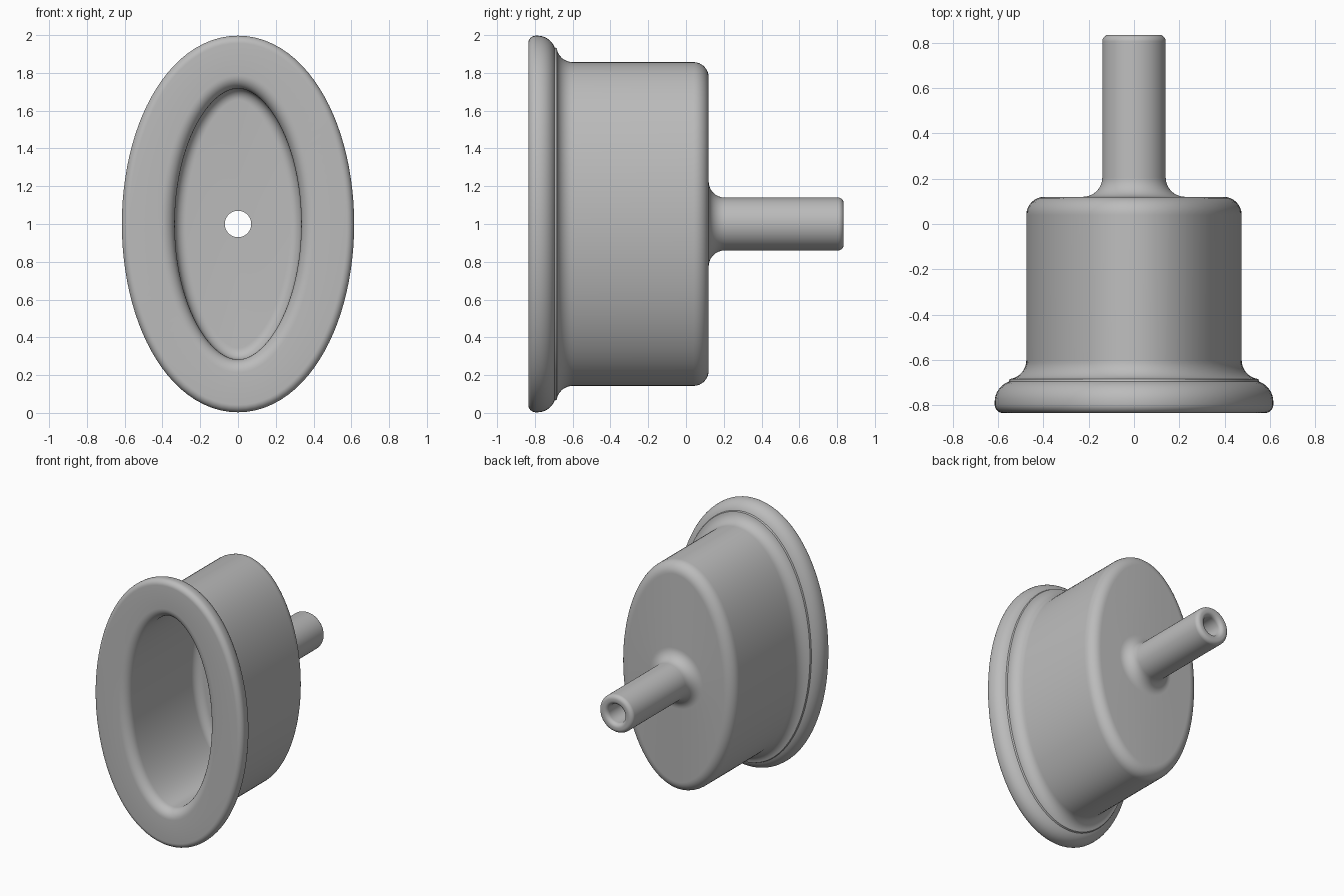
import bpy
import bmesh
from math import sin, cos, pi, radians, hypot

cube = bpy.data.objects.get("Cube")
if cube:
    bpy.data.objects.remove(cube)

SEGMENTS = 96
HALF_WIDTH, HALF_HEIGHT, CENTRE_Z = 0.475, 0.857, 1.0


def arc(cx, cy, r, start, end, steps=8):
    """Points of a fillet in the (outward, y) plane, angles in degrees."""
    angles = [radians(start + (end - start) * i / steps) for i in range(steps + 1)]
    return [(cx + r * cos(a), cy + r * sin(a)) for a in angles]


def oval_ring(offset, y):
    """Ellipse of the cup wall, pushed outward along its normal."""
    ring = []
    for i in range(SEGMENTS):
        t = 2 * pi * i / SEGMENTS
        nx, nz = cos(t) / HALF_WIDTH, sin(t) / HALF_HEIGHT
        n = hypot(nx, nz)
        ring.append((HALF_WIDTH * cos(t) + offset * nx / n, y,
                     CENTRE_Z + HALF_HEIGHT * sin(t) + offset * nz / n))
    return ring


def round_ring(radius, y):
    return [(radius * cos(2 * pi * i / SEGMENTS), y,
             CENTRE_Z + radius * sin(2 * pi * i / SEGMENTS)) for i in range(SEGMENTS)]


# Cup: cavity floor corner, mouth, flange, neck, back edge
cup = (arc(-0.20, -0.08, 0.06, 90, 0)
       + arc(-0.07, -0.765, 0.07, 180, 270)
       + arc(0.10, -0.795, 0.04, 270, 360)
       + arc(0.045, -0.785, 0.095, 0, 70)
       + arc(0.085, -0.60, 0.085, 262, 180)
       + arc(-0.08, 0.04, 0.08, 0, 90))

# Stem: root fillet, rounded end, bore back to the cavity floor
stem = (arc(0.225, 0.205, 0.085, 270, 180)
        + arc(0.11, 0.805, 0.03, 0, 90)
        + arc(0.10, 0.805, 0.03, 90, 180)
        + [(0.07, -0.02)])

# Skin all rings into one closed shell
bm = bmesh.new()
rings = [oval_ring(*p) for p in cup] + [round_ring(*p) for p in stem]
rings = [[bm.verts.new(co) for co in ring] for ring in rings]
for k, ring in enumerate(rings):
    following = rings[(k + 1) % len(rings)]
    for i in range(SEGMENTS):
        j = (i + 1) % SEGMENTS
        bm.faces.new((ring[i], ring[j], following[j], following[i]))
bmesh.ops.recalc_face_normals(bm, faces=bm.faces)

mesh = bpy.data.meshes.new("oval_cup_with_stem")
bm.to_mesh(mesh)
bm.free()
body = bpy.data.objects.new("oval_cup_with_stem", mesh)
bpy.context.collection.objects.link(body)

# Plain grey material
grey = bpy.data.materials.new("plain grey")
grey.use_nodes = True
colour = (0.5, 0.5, 0.5, 1)
grey.diffuse_color = colour
grey.node_tree.nodes["Principled BSDF"].inputs["Base Color"].default_value = colour
mesh.materials.append(grey)

bpy.ops.object.select_all(action="DESELECT")
body.select_set(True)
bpy.context.view_layer.objects.active = body
bpy.ops.object.shade_smooth_by_angle(angle=radians(35))
